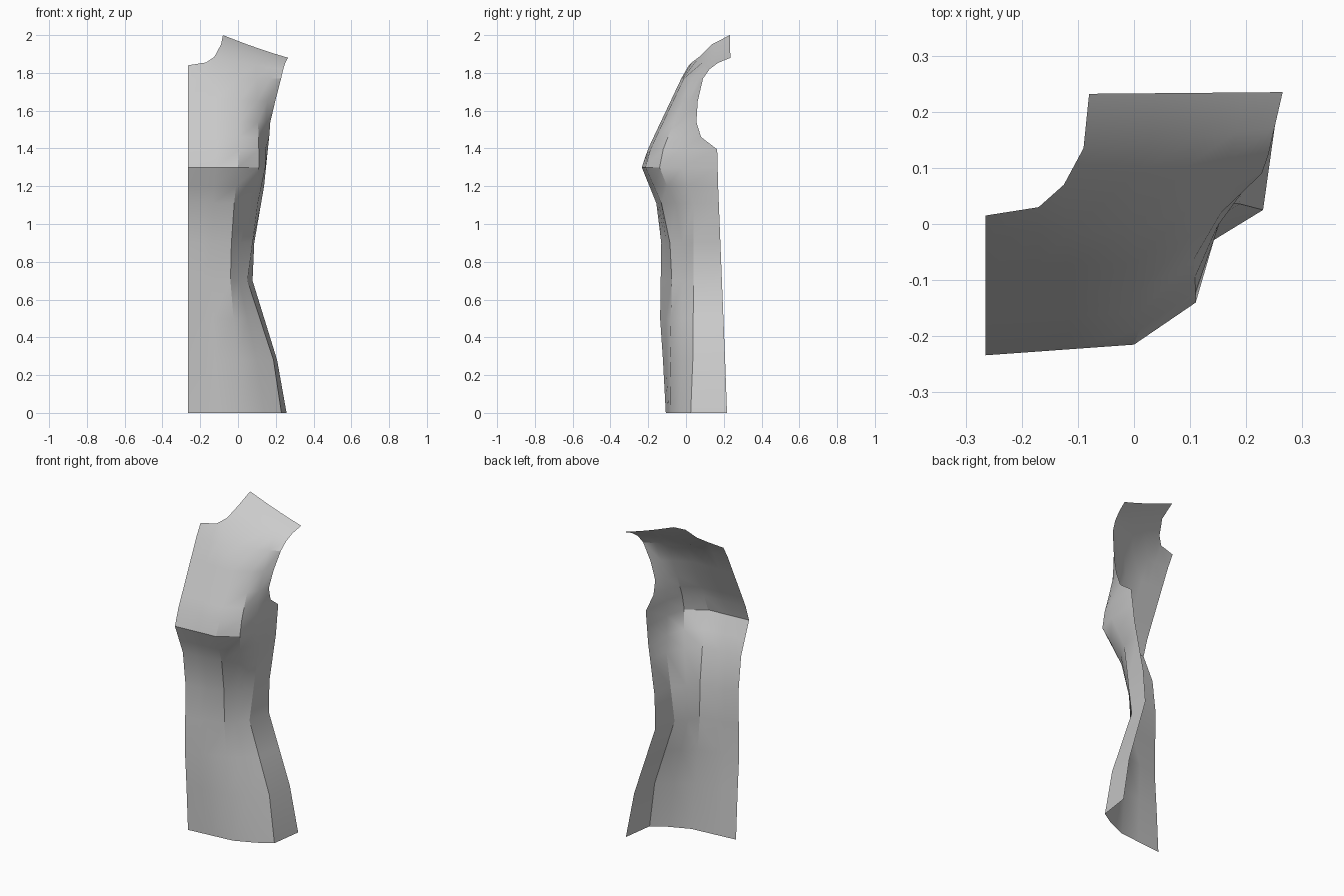
import bpy, bmesh
from mathutils import Vector

# Seam lines of the garment panel, bottom to top, as (z, x, y)
centre = [(0, -.265, -.107), (.28, -.265, -.122), (.5, -.265, -.137), (.9, -.265, -.131),
          (1.11, -.265, -.157), (1.3, -.265, -.234), (1.4, -.265, -.2), (1.77, -.265, -.025)]
princess = [(0, .02, -.08), (.28, -.005, -.085), (.7, -.04, -.075), (.9, -.035, -.085),
            (1.11, -.02, -.13), (1.3, 0, -.215), (1.4, .01, -.187), (1.77, 0, -.012)]
bust_side = [(0, .14, -.03), (.28, .1, -.025), (.7, .005, -.02), (.9, .012, -.02),
             (1.11, .05, -.055), (1.2, .085, -.1), (1.3, .11, -.14), (1.4, .11, -.12), (1.77, .1, .03)]
side_panel = [(0, .23, .025), (.28, .188, .036), (.7, .05, .04), (1.11, .105, .04),
              (1.3, .145, -.02), (1.46, .145, -.02), (1.65, .155, .02), (1.77, .17, .06)]
side_edge = [(0, .257, .217), (.28, .207, .207), (.7, .077, .19), (.9, .086, .182),
             (1.2, .138, .17), (1.395, .158, .165), (1.46, .165, .08), (1.54, .171, .055),
             (1.65, .197, .062), (1.77, .228, .09)]
levels = [0, .28, .5, .7, .9, 1.11, 1.2, 1.3, 1.395, 1.46, 1.54, 1.65, 1.77]


def at(seam, z):
    """Point on a seam at height z."""
    for (z0, x0, y0), (z1, x1, y1) in zip(seam, seam[1:]):
        if z <= z1:
            t = (z - z0) / (z1 - z0)
            return Vector((x0 + (x1 - x0) * t, y0 + (y1 - y0) * t, z))


bm = bmesh.new()
rows = []
# Body rows, from hem to upper chest
for z in levels:
    a, b, c, d, e = (at(s, z) for s in (centre, princess, bust_side, side_panel, side_edge))
    pts = [a, a.lerp(b, .36), a.lerp(b, .55), b, c, d, e]
    rows.append([bm.verts.new(p) for p in pts])

# Yoke rows, each running from the neckline to the armhole
yoke = [((-.125, .07, 1.885), (.24, .125, 1.82)),
        ((-.09, .135, 1.95), (.25, .17, 1.853)),
        ((-.08, .232, 2.0), (.265, .235, 1.88))]
for i, (n, e) in enumerate(yoke):
    n, e = Vector(n), Vector(e)
    pts = []
    for t in (0, .35, .6, .8, 1):
        p = n.lerp(e, t)
        p.z -= .02 * t * (1 - t)
        pts.append(p)
    if i == 0:
        pts = [Vector((-.265, .015, 1.84)), Vector((-.17, .03, 1.855))] + pts
    rows.append([bm.verts.new(p) for p in pts])

for lo, hi in zip(rows, rows[1:]):
    lo = lo[-len(hi):]
    for j in range(len(hi) - 1):
        bm.faces.new((lo[j], lo[j + 1], hi[j + 1], hi[j]))

mesh = bpy.data.meshes.new("garment_front_panel")
bm.to_mesh(mesh)
bm.free()
panel = bpy.data.objects.new("garment_front_panel", mesh)
bpy.context.collection.objects.link(panel)
bpy.context.view_layer.objects.active = panel
panel.select_set(True)
bpy.ops.object.shade_smooth_by_angle(angle=.5)
